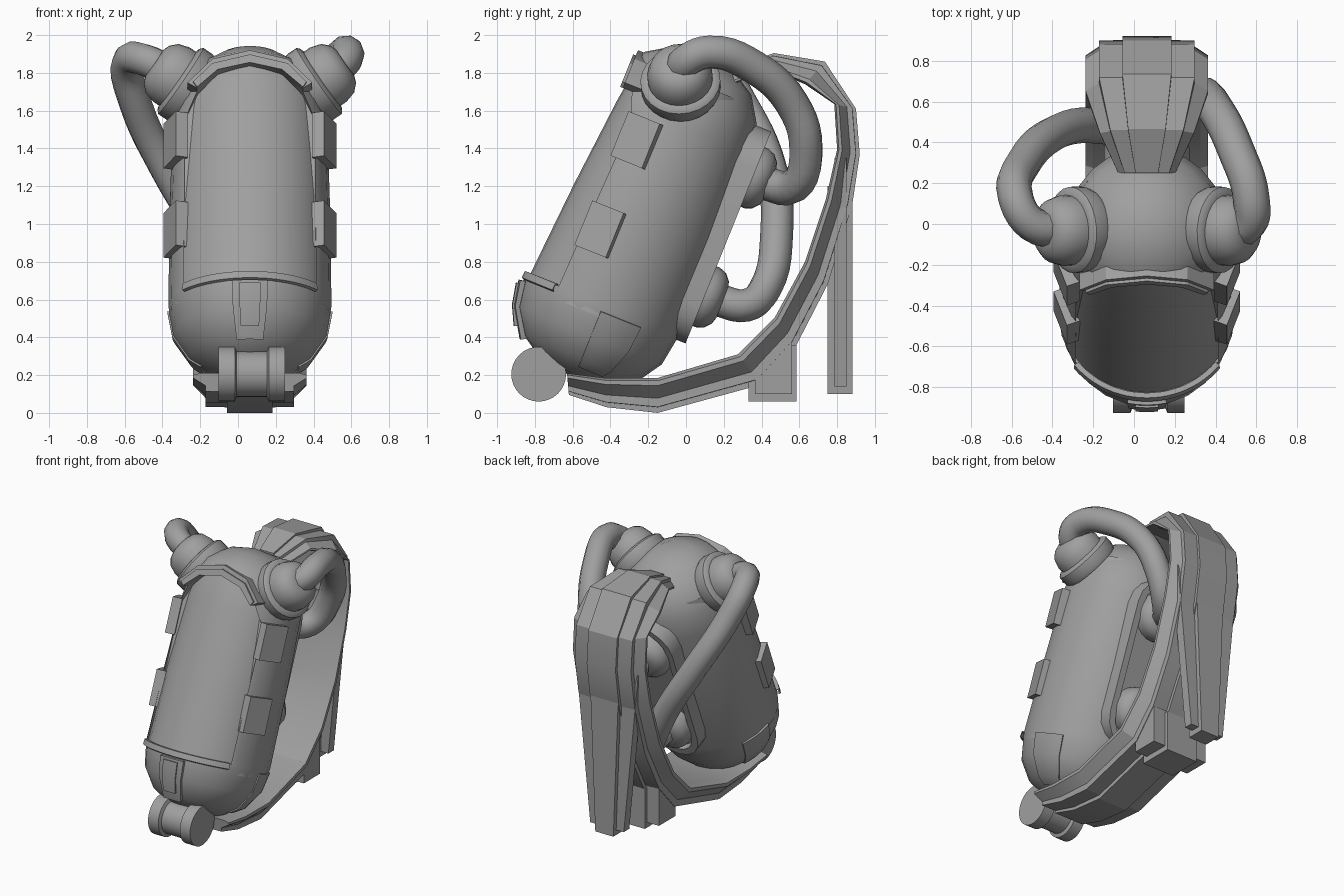
import bpy, bmesh, math
from mathutils import Matrix, Vector

cube = bpy.data.objects.get("Cube")
if cube:
    bpy.data.objects.remove(cube)

grey = bpy.data.materials.new("plain grey")
grey.use_nodes = True
grey.diffuse_color = (0.35, 0.35, 0.35, 1)
grey.node_tree.nodes["Principled BSDF"].inputs["Base Color"].default_value = grey.diffuse_color

CX = 0.063  # centre plane of the pod and stand
MID = Matrix.Translation((CX, 0, 0))
POD = MID @ Matrix.Rotation(math.radians(-22), 4, 'X') @ Matrix.Translation((0, -0.62, 0))


def finish(ob, angle=32):
    """Material and shading shared by every part."""
    ob.data.materials.clear()
    ob.data.materials.append(grey)
    bpy.ops.object.select_all(action='DESELECT')
    ob.select_set(True)
    bpy.context.view_layer.objects.active = ob
    bpy.ops.object.shade_smooth_by_angle(angle=math.radians(angle))
    return ob


def from_bmesh(name, bm, matrix):
    bmesh.ops.remove_doubles(bm, verts=bm.verts, dist=1e-5)
    bmesh.ops.recalc_face_normals(bm, faces=bm.faces)
    bm.transform(matrix)
    mesh = bpy.data.meshes.new(name)
    bm.to_mesh(mesh)
    bm.free()
    ob = bpy.data.objects.new(name, mesh)
    bpy.context.collection.objects.link(ob)
    return ob


def bake(ob):
    """Turn the modifiers into plain mesh."""
    graph = bpy.context.evaluated_depsgraph_get()
    mesh = bpy.data.meshes.new_from_object(ob.evaluated_get(graph))
    ob.modifiers.clear()
    ob.data = mesh


def lathe(name, profile, matrix, start=0, end=360, steps=24, thick=0, squash=None):
    """Turn (radius, height) points around z, fully or over part of a circle."""
    bm = bmesh.new()
    rows = []
    for i in range(steps + 1):
        a = math.radians(start + (end - start) * i / steps)
        row = []
        for r, h in profile:
            y = r * math.sin(a)
            row.append(bm.verts.new((r * math.cos(a), squash(y, h) if squash else y, h)))
        rows.append(row)
    for a, b in zip(rows, rows[1:]):
        for j in range(len(profile) - 1):
            bm.faces.new((a[j], b[j], b[j + 1], a[j + 1]))
    bmesh.ops.dissolve_degenerate(bm, dist=1e-5, edges=bm.edges)
    ob = from_bmesh(name, bm, matrix)
    if thick:
        mod = ob.modifiers.new("thickness", 'SOLIDIFY')
        mod.thickness = thick
        mod.offset = 0
        bake(ob)
    return finish(ob)


def prism(name, outline, y0, y1, matrix, recess=0):
    """Extrude an (x, z) outline along y, with an optional recessed centre."""
    bm = bmesh.new()
    face = bm.faces.new([bm.verts.new((x, y0, z)) for x, z in outline])
    out = bmesh.ops.extrude_face_region(bm, geom=[face])
    moved = [v for v in out["geom"] if isinstance(v, bmesh.types.BMVert)]
    bmesh.ops.translate(bm, verts=moved, vec=(0, y1 - y0, 0))
    bmesh.ops.recalc_face_normals(bm, faces=bm.faces)
    if recess:
        cap = [f for f in bm.faces if all(v in moved for v in f.verts)]
        bmesh.ops.inset_region(bm, faces=cap, thickness=0.05)
        bmesh.ops.inset_region(bm, faces=cap, thickness=0.01, depth=-recess)
    return finish(from_bmesh(name, bm, matrix))


def taper(name, low, high, y0, y1):
    """Upright slab given by (half width, z) at its foot and its top."""
    (w0, z0), (w1, z1) = low, high
    return prism(name, [(-w0, z0), (w0, z0), (w1, z1), (-w1, z1)], y0, y1, MID)


def mirrored(half):
    """Complete a right half outline that ends on the centre line."""
    return half + [(-x, z) for x, z in half[-2::-1]]


# Stepped section of the stand: (share of half width, share of depth)
SECTION = [(0.88, 0), (1, 0.08), (1, 0.22), (0.78, 0.58), (0.78, 0.83), (0.4, 0.84), (0.4, 1)]


def beam(name, inner, outer, widths):
    """Sweep the stepped section between an inner and an outer (y, z) line."""
    bm = bmesh.new()
    rings = []
    for p, q, w in zip(inner, outer, widths):
        p, q = Vector(p), Vector(q)
        half = [(k * w, p.lerp(q, t)) for k, t in SECTION]
        ring = half + [(-x, c) for x, c in reversed(half)]
        rings.append([bm.verts.new((x, c.x, c.y)) for x, c in ring])
    for a, b in zip(rings, rings[1:]):
        for i in range(len(a)):
            j = (i + 1) % len(a)
            bm.faces.new((a[i], a[j], b[j], b[i]))
    bm.faces.new(rings[0])
    bm.faces.new(rings[-1])
    return finish(from_bmesh(name, bm, MID), 20)


def hose(name, points, radius):
    curve = bpy.data.curves.new(name, 'CURVE')
    curve.dimensions = '3D'
    curve.bevel_depth = radius
    curve.bevel_resolution = 3
    curve.resolution_u = 5
    curve.use_fill_caps = True
    spline = curve.splines.new('BEZIER')
    spline.bezier_points.add(len(points) - 1)
    for bp, co in zip(spline.bezier_points, points):
        bp.co = co
        bp.handle_left_type = bp.handle_right_type = 'AUTO'
    temp = bpy.data.objects.new(name, curve)
    bpy.context.collection.objects.link(temp)
    mesh = bpy.data.meshes.new_from_object(temp.evaluated_get(bpy.context.evaluated_depsgraph_get()))
    bpy.data.objects.remove(temp)
    ob = bpy.data.objects.new(name, mesh)
    bpy.context.collection.objects.link(ob)
    return finish(ob, 50)


# Pod shell with an arched opening cut in its front; the bowl bulges forward a little
shell = lathe("pod_shell", [(0, -.05), (.18, -.03), (.32, .06), (.405, .19), (.432, .36), (.425, .9),
                            (.41, 1.4), (.38, 1.56), (.3, 1.69), (.16, 1.78), (0, 1.81)], POD,
              squash=lambda y, h: y * 1.035 if (y < 0) == (h < .5) else y)
arch = [(.35, .37), (.345, 1.33), (.28, 1.47), (.17, 1.57), (0, 1.61)]
cutter = prism("opening_cutter", mirrored(arch), -1, -.22, POD)
cutter.hide_render = True
wall = shell.modifiers.new("wall", 'SOLIDIFY')
wall.thickness = 0.05
cut = shell.modifiers.new("opening", 'BOOLEAN')
cut.object = cutter
cut.solver = 'EXACT'
bake(shell)
finish(shell)
bpy.data.objects.remove(cutter)

# Raised lip over the arch, in two steps
for lift, front, tag in ((0, -.335, "outer"), (-.03, -.35, "inner")):
    over = [(.33 + lift, 1.5), (.2, 1.635 + lift), (0, 1.685 + lift)]
    prism(f"arch_lip_{tag}", mirrored(over) + mirrored(arch[2:])[::-1], front, -.2, POD)

# Curved window, leaning back towards the top
lathe("window", [(.425, .3), (.415, .9), (.395, 1.4), (.38, 1.55), (.355, 1.64)], POD, steps=32,
      squash=lambda y, h: y * (1 - 0.14 * max(0, h - .36)) if y < 0 else y * 0.9)
lathe("window_sill", [(.438, .335), (.452, .34), (.449, .375), (.425, .375)], POD, -142, -38, thick=.006)

# Front latch
lathe("latch_frame", [(.33, .04), (.425, .19), (.452, .325)], POD, -102, -78, 4, 0.03)
lathe("latch_plate", [(.39, .09), (.44, .19), (.464, .305)], POD, -97, -83, 4, 0.02)

# Side plates, lower flaps, shoulders
ports = [(0, .1), (.2, .1), (.212, .13), (.212, .19), (.195, .205), (.173, .21), (.173, .25), (.155, .31),
         (.12, .345), (.08, .36), (0, .36)]
for side, tag in ((1, "left"), (-1, "right")):
    turn = Matrix.Rotation(side * math.radians(-20), 4, 'Z')
    for u, place in ((1.24, "upper"), (.73, "lower")):
        spot = POD @ Matrix.Translation((side * .393, -.16, u)) @ turn
        w, h = .034, .127
        prism(f"{place}_side_plate_{tag}", [(-w, -h), (w, -h), (w, h), (-w, h)], -.095, .095, spot)
    a0, a1 = (0, 32) if side == 1 else (148, 180)
    lathe(f"lower_flap_{tag}", [(.255, .02), (.318, .06), (.402, .19), (.428, .33)], POD, a0, a1, 5, 0.02)
    aim = Vector((side * .8, -.05, .55)).to_track_quat('Z', 'Y').to_matrix().to_4x4()
    lathe(f"shoulder_{tag}", ports, Matrix.Translation((CX + side * .21, -.02, 1.65)) @ aim)

# Back plate: a rounded slot outline with two hose sockets
slot = []
for centre, first in ((1.34, 0), (.55, 180)):
    for i in range(9):
        a = math.radians(first + i * 22.5)
        slot.append((.21 * math.cos(a), centre + .21 * math.sin(a)))
prism("back_plate", slot, .36, .48, POD, recess=.04)
socket = [(.17, -.08), (.17, .03), (.155, .07), (.12, .1), (.085, .11), (0, .11)]
for u, tag in ((1.29, "upper"), (.61, "lower")):
    spin = Matrix.Translation((0, .47, u)) @ Matrix.Rotation(math.radians(-90), 4, 'X')
    lathe(f"{tag}_socket", socket, POD @ spin)

# Hoses from the shoulders to the sockets
hose("left_hose", [(.46, -.03, 1.79), (.56, .0, 1.86), (.575, .12, 1.91), (.5, .36, 1.83), (.4, .56, 1.64),
                   (.32, .635, 1.4), (.2, .57, 1.2), (CX, .4, 1.22)], .09)
hose("right_hose", [(-.34, -.03, 1.79), (-.5, .0, 1.87), (-.58, .13, 1.86), (-.54, .3, 1.63),
                    (-.38, .45, 1.29), (-.18, .48, .95), (-.02, .42, .66), (CX, .32, .57), (CX, .16, .6)], .087)

# Curved stand: floor arm, back and tapering hood
beam("stand_arm",
     [(-.63, .21), (-.43, .185), (-.15, .185), (.275, .31), (.47, .505), (.63, .8), (.74, 1.13),
      (.8, 1.395), (.785, 1.635), (.63, 1.74), (.44, 1.82), (.25, 1.74)],
     [(-.62, .095), (-.42, .03), (-.15, 0), (.4, .15), (.585, .36), (.75, .68), (.88, 1.1),
      (.92, 1.37), (.9, 1.61), (.735, 1.86), (.465, 1.905), (.25, 1.83)],
     [.3] * 10 + [.23, .14])

# Rear leg and foot: a central rib with thinner wings
taper("rear_leg_wings", (.14, .14), (.26, 1.35), .785, .85)
taper("rear_leg_rib", (.075, .1), (.118, 1.2), .75, .882)
taper("foot_wings", (.23, .1), (.23, .4), .365, .56)
taper("foot_rib", (.13, .06), (.13, .36), .33, .585)

# Front roller with two flanges
roll = [(0, -.175), (.145, -.175), (.145, -.09), (.12, -.08), (.12, .08), (.145, .09), (.145, .175), (0, .175)]
lathe("front_roller", roll, Matrix.Translation((CX + .01, -.78, .205)) @ Matrix.Rotation(math.radians(90), 4, 'Y'),
      steps=32)
